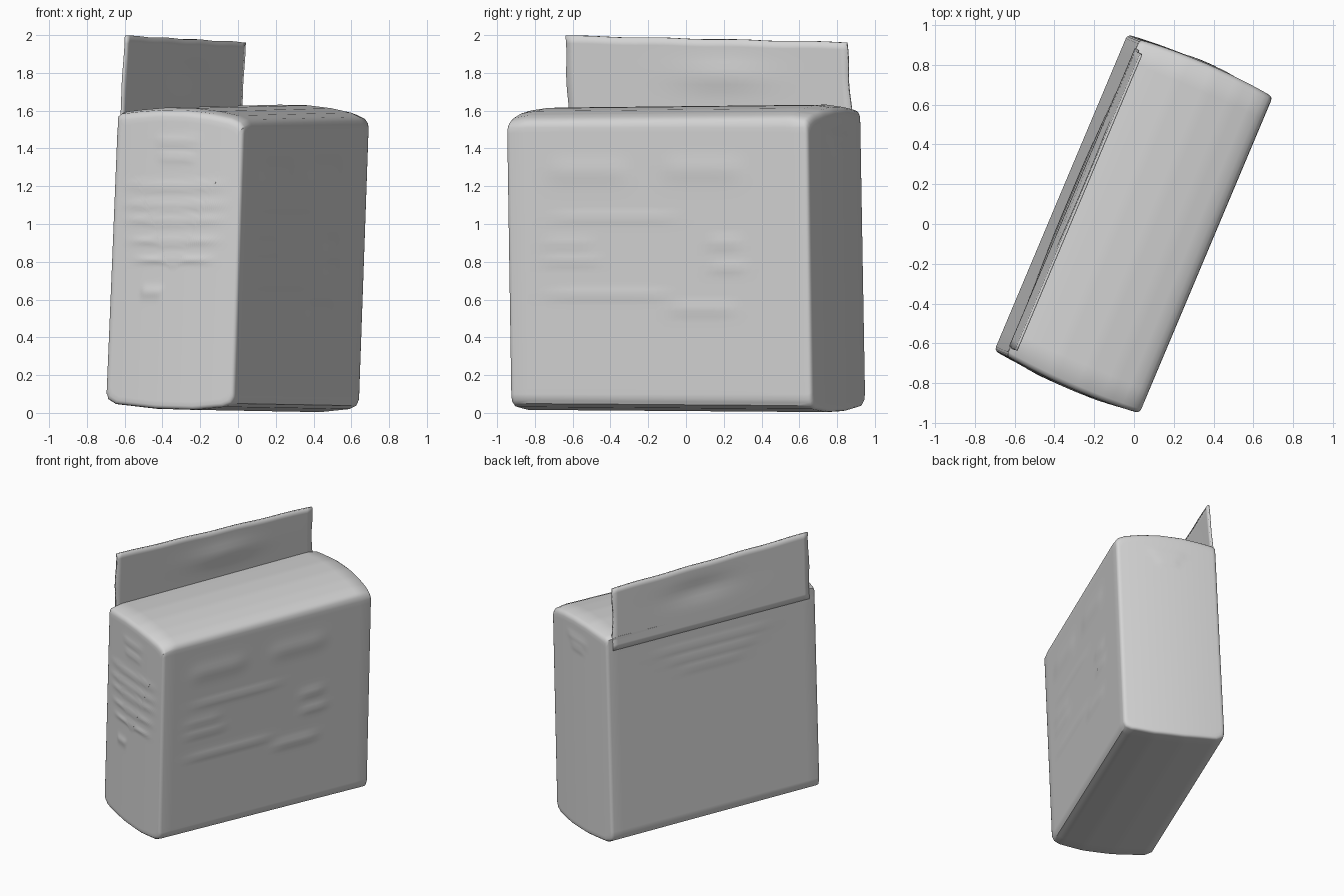
import bpy, bmesh, math

cube = bpy.data.objects.get("Cube")
if cube:
    bpy.data.objects.remove(cube, do_unlink=True)

TURN = math.radians(-23.3)
HALF = 0.863          # half length of the pack
CORE = 0.72           # height on which the end rings close
parts = []

mat = bpy.data.materials.new("plain grey")
mat.use_nodes = True
mat.diffuse_color = (0.66, 0.66, 0.66, 1)
mat.node_tree.nodes["Principled BSDF"].inputs["Base Color"].default_value = (0.66, 0.66, 0.66, 1)


def finish(name, bm):
    """Turn a bmesh into a named, turned, grey object."""
    bmesh.ops.recalc_face_normals(bm, faces=bm.faces)
    mesh = bpy.data.meshes.new(name)
    bm.to_mesh(mesh)
    bm.free()
    mesh.materials.append(mat)
    obj = bpy.data.objects.new(name, mesh)
    obj.rotation_euler.z = TURN
    bpy.context.collection.objects.link(obj)
    parts.append(obj)
    return obj


def lean(z):
    """Middle of the leaning pack at a height."""
    return -0.025 + 0.039 * z


def densify(points, step):
    """Split the long segments of a closed outline."""
    out = []
    for (u0, z0), (u1, z1) in zip(points, points[1:] + points[:1]):
        cuts = max(1, math.ceil(math.hypot(u1 - u0, z1 - z0) / step))
        out += [(u0 + (u1 - u0) * i / cuts, z0 + (z1 - z0) * i / cuts) for i in range(cuts)]
    return out


def creases(a, z, marks):
    """Soft raised lines: (centre, height, half length, half width)."""
    total = 0
    for centre, level, half, width in marks:
        total += math.exp(-((z - level) / width) ** 2 - ((a - centre) / half) ** 6)
    return 0.007 * total


# Cross-section of the leaning pack with a domed top
profile = densify([
    (-0.395, 0.1), (-0.385, 0.06), (-0.34, 0.035), (-0.1, 0.01), (0.12, 0.004),
    (0.29, 0.02), (0.33, 0.038), (0.345, 0.07), (0.373, 0.8), (0.4, 1.51),
    (0.397, 1.538), (0.38, 1.56), (0.33, 1.582), (0.22, 1.605), (0.08, 1.621),
    (-0.08, 1.624), (-0.22, 1.613), (-0.31, 1.603), (-0.328, 1.59), (-0.363, 0.8)], 0.03)

# Rounded end rings, long walls, then shrinking rings that fill each end
edge = [(0.0, 0.02, 0.026, 1), (0.003, 0.01, 0.023, 1), (0.01, 0.003, 0.018, 1),
        (0.022, 0.0, 0.012, 1), (0.1, 0.0, 0.0, 1)]    # depth, inset, drop, scale
cap = [(0.0, 0.02, 0.026, k / 32) for k in range(1, 32)]
half_run = cap + edge
walls = [(-0.74 + 0.04 * i, 0.0, 0.0, 1) for i in range(38)]
stations = [(a - HALF, b, c, k) for a, b, c, k in half_run] + walls
stations += [(HALF - a, b, c, k) for a, b, c, k in reversed(half_run)]

front_marks = [(0, 1.44, 0.12, 0.018), (0, 1.35, 0.1, 0.018), (0, 1.2, 0.27, 0.018),
               (0, 1.1, 0.28, 0.018), (0, 1.02, 0.27, 0.018), (0, 0.91, 0.25, 0.018),
               (0, 0.81, 0.22, 0.018), (-0.12, 0.64, 0.06, 0.03)]
back_marks = [(0, 1.46, 0.12, 0.02), (0, 1.4, 0.08, 0.018)]
broad_marks = [(-0.4, 1.28, 0.22, 0.06), (0.26, 1.29, 0.22, 0.06), (-0.25, 1.03, 0.35, 0.016),
               (-0.52, 0.9, 0.14, 0.018), (-0.5, 0.81, 0.16, 0.018), (0.38, 0.9, 0.09, 0.03),
               (0.4, 0.77, 0.1, 0.025), (-0.3, 0.63, 0.34, 0.018), (0.25, 0.55, 0.18, 0.03)]
rear_marks = [(0, 1.38, 0.45, 0.016), (0, 1.3, 0.35, 0.016), (0, 1.22, 0.25, 0.016)]

bm = bmesh.new()
rings = []
for v, inset, drop, scale in stations:
    ring = []
    side = math.copysign(1, v)
    on_end = abs(v) > HALF - 0.002
    for u, z in profile:
        mid = lean(z)
        lift = 0
        if z > 1.52:
            lift = 0.01 * v - drop
        elif z < 0.09:
            lift = 0.006 * (1 - v / HALF)
        u = mid + (u - mid) * (1 - inset / 0.37)
        z = 0.8 + (z - 0.8) * (1 - inset / 0.8) + lift
        u = lean(CORE) + (u - lean(CORE)) * scale
        z = CORE + (z - CORE) * scale
        off = u - lean(z)
        # Ends swell gently between the corners
        y = v + side * 0.022 * max(0, 1 - (off / 0.37) ** 2) * abs(v / HALF) ** 8
        if on_end:
            y += side * creases(off, z, front_marks if v < 0 else back_marks)
        elif off > 0.34:
            u += creases(v, z, broad_marks)
        elif off < -0.34:
            u -= creases(v, z, rear_marks) * 0.7
        # The far end sits a little further to the rear
        ring.append(bm.verts.new((u - 0.005 - 0.007 * v / HALF, y, z)))
    rings.append(ring)
n = len(profile)
for a, b in zip(rings, rings[1:]):
    for i in range(n):
        bm.faces.new((a[i], a[(i + 1) % n], b[(i + 1) % n], b[i]))
bm.faces.new(rings[0])
bm.faces.new(rings[-1])
finish("pack_body", bm)

# Sealing flap: thin sheet continuing the rear wall upward
bm = bmesh.new()
cols, rows = 40, 12
grid = []
for i in range(cols + 1):
    t = i / cols
    top = 1.997 - 0.035 * t + 0.002 * math.sin(t * 23)
    line = []
    for j in range(rows + 1):
        s = j / rows
        dent = 0.014 * math.exp(-((t - 0.55) / 0.16) ** 2 - ((s - 0.6) / 0.15) ** 2)
        v = -0.812 - 0.008 * s + (1.625 - 0.01 * s) * t
        if i in (0, cols):
            v += 0.004 * math.sin(s * 9)
        line.append(bm.verts.new((-0.327 - 0.012 * t + 0.034 * s + dent, v,
                                  1.5 + (top - 1.5) * s)))
    grid.append(line)
for a, b in zip(grid, grid[1:]):
    for j in range(rows):
        bm.faces.new((a[j], b[j], b[j + 1], a[j + 1]))
flap = finish("sealing_flap", bm)
solid = flap.modifiers.new("thickness", 'SOLIDIFY')
solid.thickness = 0.014
solid.offset = 0

bpy.ops.object.select_all(action='DESELECT')
for obj in parts:
    obj.select_set(True)
bpy.context.view_layer.objects.active = parts[0]
bpy.ops.object.shade_smooth_by_angle(angle=math.radians(40))
